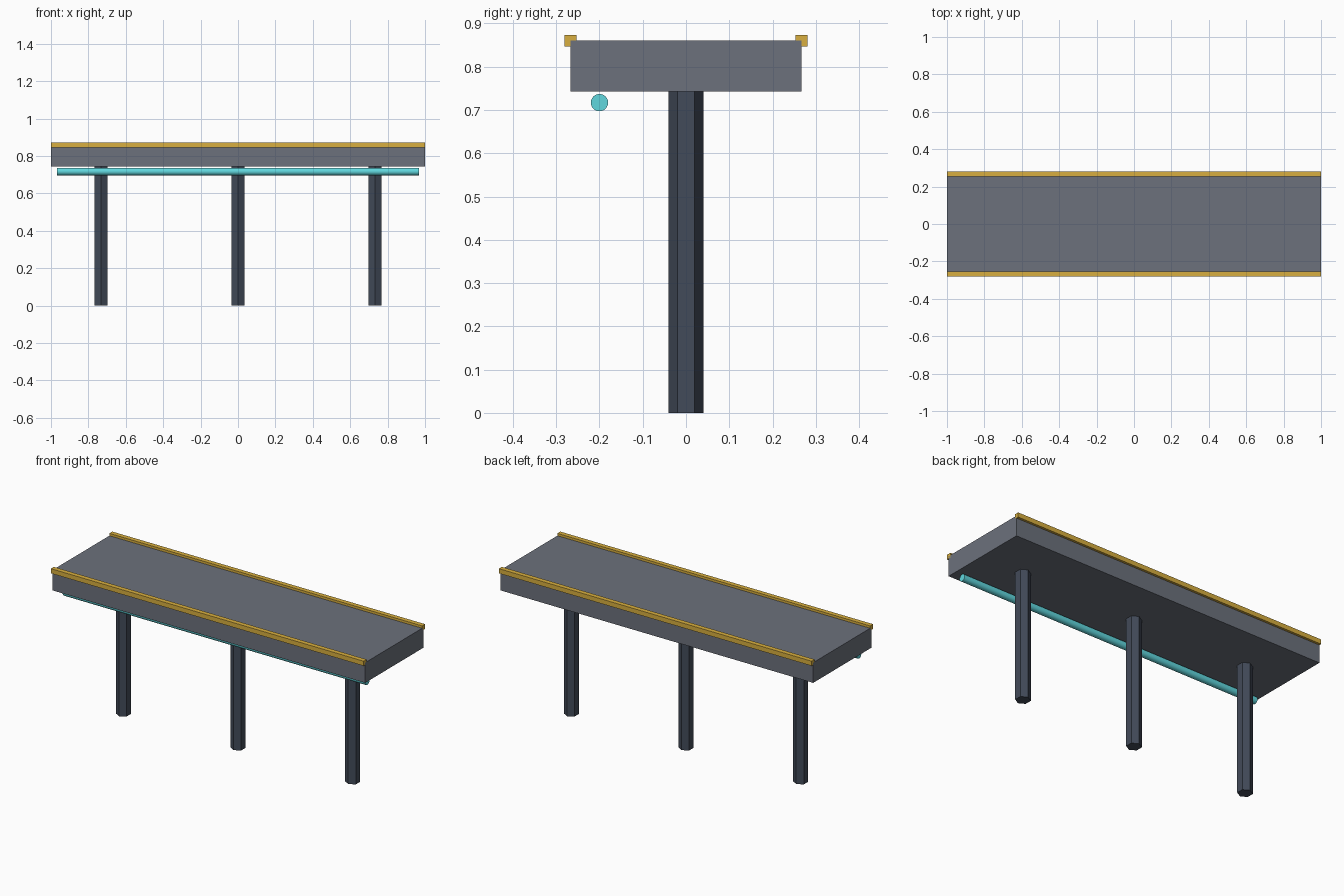
import bpy
import math

if "Cube" in bpy.data.objects:
    bpy.data.objects.remove(bpy.data.objects["Cube"])


def material(name, rgb):
    m = bpy.data.materials.new(name)
    m.diffuse_color = (*rgb, 1)
    m.use_nodes = True
    m.node_tree.nodes["Principled BSDF"].inputs["Base Color"].default_value = m.diffuse_color
    return m


SLAB = material("slab_grey", (0.15, 0.165, 0.20))
PILLAR = material("pillar_dark", (0.055, 0.07, 0.10))
GOLD = material("rail_yellow", (0.69, 0.43, 0.05))
CYAN = material("pipe_cyan", (0.12, 0.68, 0.73))


def finish(name, mat):
    obj = bpy.context.object
    obj.name = name
    obj.data.materials.append(mat)
    return obj


def box(name, size, loc, mat):
    bpy.ops.mesh.primitive_cube_add(size=1, location=loc)
    bpy.context.object.scale = size
    bpy.ops.object.transform_apply(location=False, rotation=False, scale=True)
    return finish(name, mat)


def cylinder(name, sides, radius, depth, loc, mat, rot=(0, 0, 0)):
    bpy.ops.mesh.primitive_cylinder_add(vertices=sides, radius=radius, depth=depth,
                                        location=loc, rotation=rot)
    return finish(name, mat)


DECK_W, DECK_BOTTOM, DECK_TOP = 0.534, 0.743, 0.86

# Deck slab
box("deck", (2, DECK_W, DECK_TOP - DECK_BOTTOM),
    (0, 0, (DECK_TOP + DECK_BOTTOM) / 2), SLAB)

# Square edge rails, centred on the upper deck edges
for side, name in ((-1, "front_rail"), (1, "back_rail")):
    box(name, (2, 0.027, 0.027), (0, side * DECK_W / 2, DECK_TOP), GOLD)

# Hexagonal support pillars, corners pointing front and back
for name, x in (("left_pillar", -0.733), ("middle_pillar", 0), ("right_pillar", 0.733)):
    cylinder(name, 6, 0.04, DECK_BOTTOM, (x, 0, DECK_BOTTOM / 2), PILLAR)

# Round pipe under the front of the deck
cylinder("pipe", 24, 0.02, 1.934, (0, -0.2, 0.717), CYAN, (0, math.pi / 2, 0))
bpy.ops.object.shade_smooth_by_angle(angle=math.radians(40))
